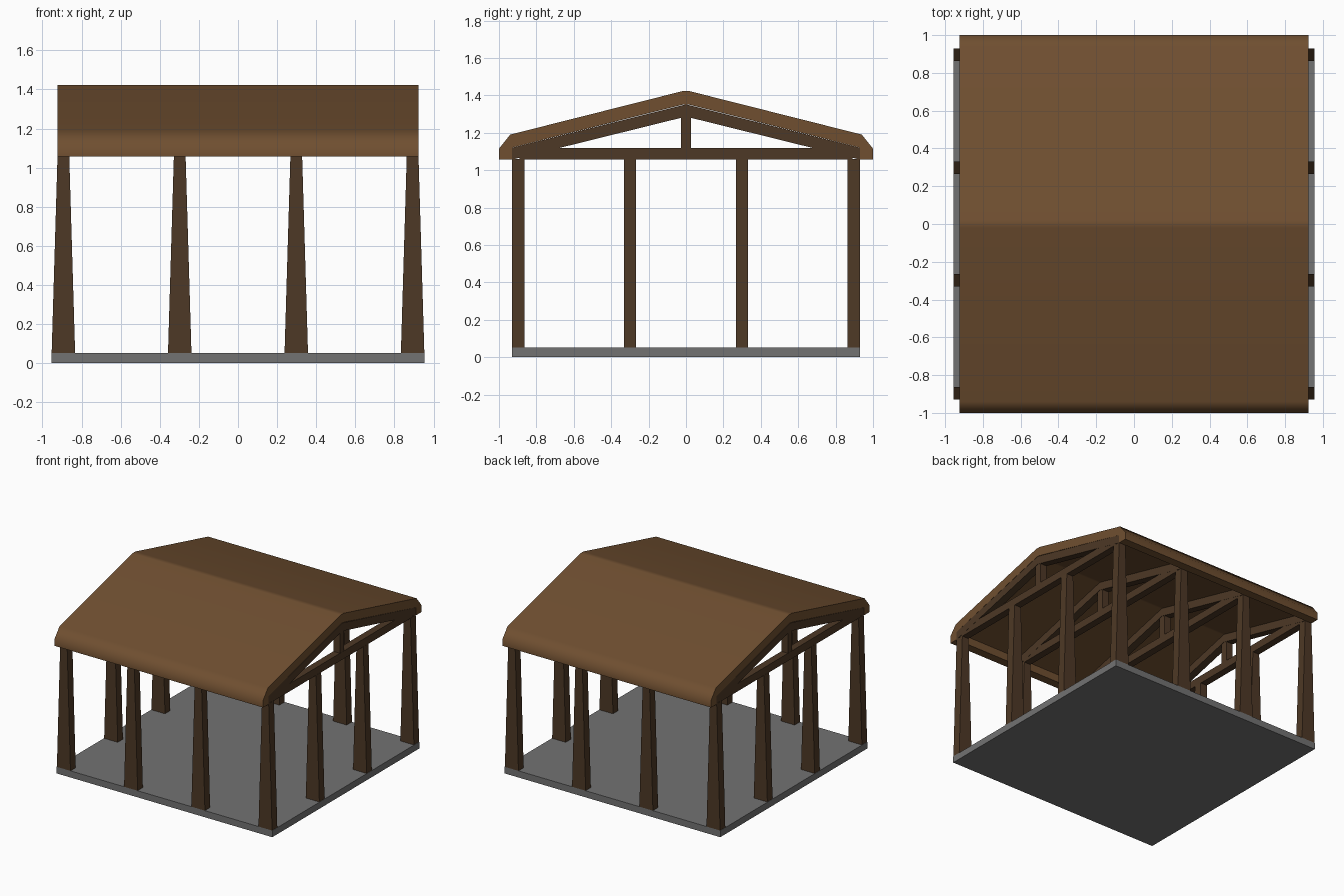
import bpy, bmesh

if "Cube" in bpy.data.objects:
    bpy.data.objects.remove(bpy.data.objects["Cube"])


def material(name, rgb):
    m = bpy.data.materials.new(name)
    m.diffuse_color = (*rgb, 1)
    m.use_nodes = True
    m.node_tree.nodes["Principled BSDF"].inputs["Base Color"].default_value = m.diffuse_color
    return m


ROOF = material("roof_wood", (0.16, 0.078, 0.030))
TIMBER = material("dark_timber", (0.075, 0.040, 0.019))
STONE = material("concrete", (0.17, 0.17, 0.17))


def finish(name, bm, mat):
    bmesh.ops.recalc_face_normals(bm, faces=bm.faces)
    mesh = bpy.data.meshes.new(name)
    bm.to_mesh(mesh)
    bm.free()
    mesh.materials.append(mat)
    ob = bpy.data.objects.new(name, mesh)
    bpy.context.collection.objects.link(ob)
    return ob


def box(name, center, size, mat, taper=1.0):
    """Box whose x width is scaled by taper at the top."""
    bm = bmesh.new()
    bmesh.ops.create_cube(bm, size=1)
    for v in bm.verts:
        k = taper if v.co.z > 0 else 1
        v.co = [c + s * p for c, s, p in zip(center, size, (v.co.x * k, v.co.y, v.co.z))]
    return finish(name, bm, mat)


def extrude_profile(name, half, x0, x1, mat):
    """Extrude a y-symmetric band along x; half lists (y, outer z, inner y, inner z)."""
    bm = bmesh.new()
    ring = [(-a, b, -c, d) for a, b, c, d in half] + half[::-1]
    rows = [[bm.verts.new(p) for p in ((x0, a, b), (x1, a, b), (x1, c, d), (x0, c, d))]
            for a, b, c, d in ring]
    for r, s in zip(rows, rows[1:]):
        for i in range(4):
            j = (i + 1) % 4
            bm.faces.new((r[i], r[j], s[j], s[i]))
    bm.faces.new(rows[0])
    bm.faces.new(rows[-1])
    return finish(name, bm, mat)


# Floor slab
box("floor_slab", (0, 0, 0.0265), (1.91, 1.86, 0.053), STONE)

# Tapered posts around the perimeter
XS = (-0.893, -0.298, 0.298, 0.893)
YS = (-0.897, -0.299, 0.299, 0.897)
for i, x in enumerate(XS):
    for j, y in enumerate(YS):
        if i in (0, 3) or j in (0, 3):
            box(f"post_{i}_{j}", (x, y, 0.556), (0.12, 0.066, 1.006), TIMBER, 0.5)

# Roof trusses: rafters, tie beam and king post
for i, x in enumerate(XS):
    extrude_profile(f"rafters_{i}", [(0.93, 1.12, 0.93, 1.056), (0.001, 1.351, 0.001, 1.286)],
                    x - 0.03, x + 0.03, TIMBER)
    box(f"tie_beam_{i}", (x, 0, 1.088), (0.058, 1.78, 0.062), TIMBER)
    box(f"king_post_{i}", (x, 0, 1.21), (0.056, 0.056, 0.2), TIMBER)

# Roof shell with chamfered eaves and ridge
roof = extrude_profile("roof_shell", [
    (1.0, 1.056, 0.931, 1.056),
    (1.0, 1.115, 0.931, 1.119),
    (0.94, 1.19, 0.92, 1.123),
    (0.02, 1.422, 0.01, 1.352),
], -0.923, 0.923, ROOF)
bpy.context.view_layer.objects.active = roof
roof.select_set(True)
bpy.ops.object.shade_smooth_by_angle(angle=0.8)
wn = roof.modifiers.new("weighted_normals", 'WEIGHTED_NORMAL')
wn.keep_sharp = True
